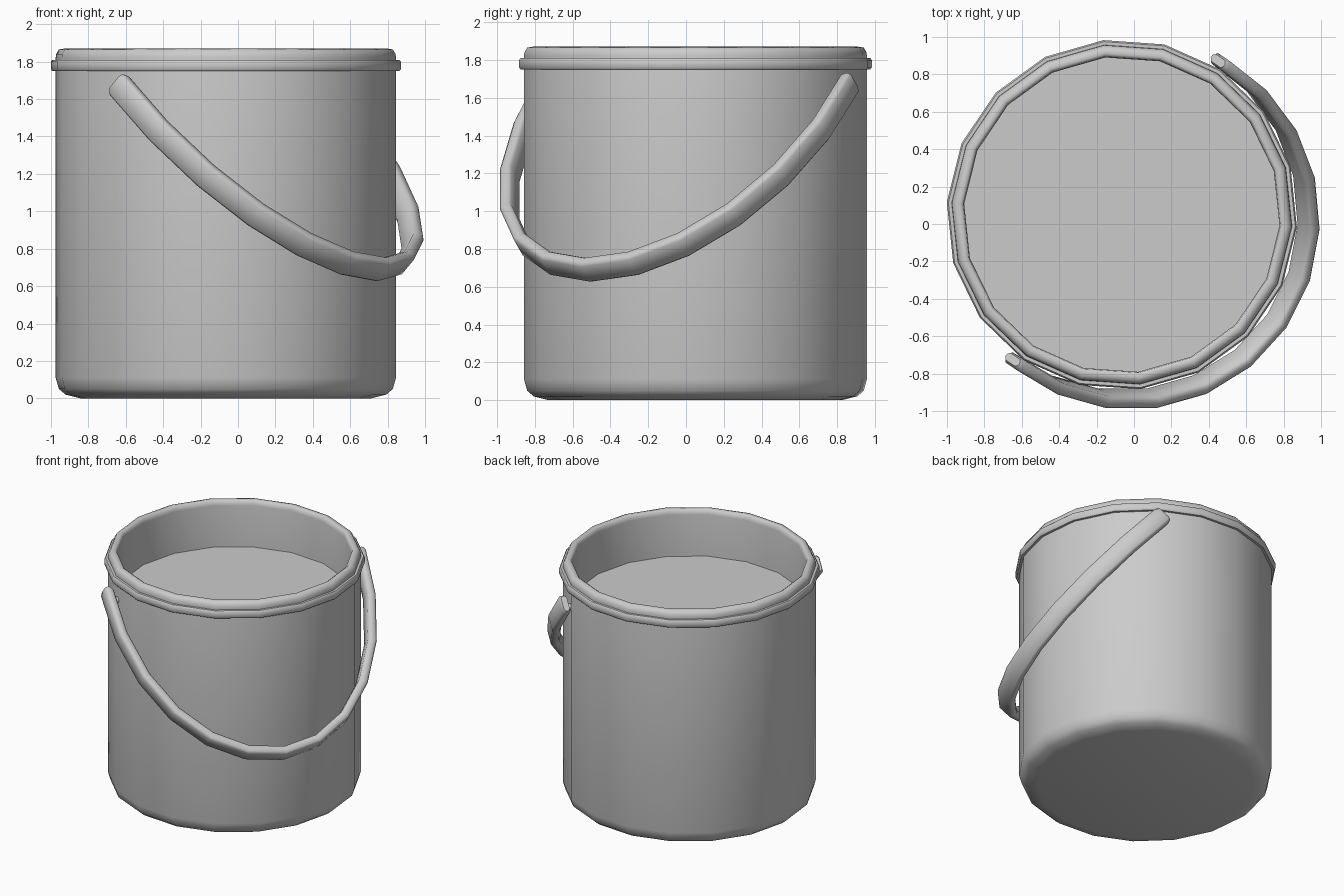
import bpy, bmesh, math
from mathutils import Vector

if "Cube" in bpy.data.objects:
    bpy.data.objects.remove(bpy.data.objects["Cube"])

CENTRE = Vector((-0.065, 0.05, 0))
SIDES = 18
TURN = math.radians(16)

grey = bpy.data.materials.new("plain grey")
grey.use_nodes = True
grey.diffuse_color = (0.6, 0.6, 0.6, 1)
grey.node_tree.nodes["Principled BSDF"].inputs["Base Color"].default_value = (0.6, 0.6, 0.6, 1)


def finish(name, bm, angle=50):
    bmesh.ops.recalc_face_normals(bm, faces=bm.faces)
    mesh = bpy.data.meshes.new(name)
    bm.to_mesh(mesh)
    bm.free()
    mesh.materials.append(grey)
    obj = bpy.data.objects.new(name, mesh)
    bpy.context.collection.objects.link(obj)
    bpy.ops.object.select_all(action="DESELECT")
    obj.select_set(True)
    bpy.context.view_layer.objects.active = obj
    bpy.ops.object.shade_smooth_by_angle(angle=math.radians(angle))
    return obj


def bridge(bm, first, second):
    for i in range(len(first)):
        j = (i + 1) % len(first)
        bm.faces.new((first[i], first[j], second[j], second[i]))


def lathe(name, profile, closed=False, cap_first=False):
    """Turn a (radius, height) profile about the bucket axis."""
    bm = bmesh.new()
    rings = []
    for r, z in profile:
        ring = []
        for i in range(SIDES):
            a = TURN + math.tau * i / SIDES
            ring.append(bm.verts.new(CENTRE + Vector((r * math.cos(a), r * math.sin(a), z))))
        rings.append(ring)
    for low, high in zip(rings, rings[1:]):
        bridge(bm, low, high)
    if closed:
        bridge(bm, rings[-1], rings[0])
    if cap_first:
        bm.faces.new(rings[0])
    return finish(name, bm)


# Bucket wall with rounded base, rolled lip and inner wall
lathe("bucket_body", [
    (0.78, 0), (0.86, 0.02), (0.895, 0.05), (0.912, 0.11), (0.912, 1.82),
    (0.91, 1.84), (0.895, 1.865), (0.865, 1.87), (0.85, 1.86), (0.845, 1.83),
    (0.845, 1.49)], cap_first=True)

# Flange round the outside of the lip
lathe("rim_band", [
    (0.90, 1.75), (0.93, 1.75), (0.938, 1.76), (0.938, 1.80),
    (0.93, 1.81), (0.90, 1.81)], closed=True)

# Flat surface inside the bucket
lathe("inner_surface", [(0.85, 1.5), (0.849, 1.49)], cap_first=True)

# Hanging handle, a rounded strap swept round the bucket
START, END, STEPS = math.radians(-127), math.radians(58), 12
MID = (START + END) / 2
outward = Vector((math.cos(MID), math.sin(MID), 0))
across = (outward + Vector((0, 0, 1))).normalized()


def handle_point(t):
    a = START + (END - START) * t
    swing = math.sin(math.pi * t)
    r = 0.97 + 0.035 * swing
    return CENTRE + Vector((r * math.cos(a), r * math.sin(a), 1.69 - swing))


def section(scale):
    w, h, c = 0.07 * scale, 0.033 - 0.07 * (1 - scale), 0.015
    corners = [(w, h - c), (w - c, h)]
    half = corners + [(-x, y) for x, y in reversed(corners)]
    return half + [(-x, -y) for x, y in half]


bm = bmesh.new()
rings = []
stops = [0, 0.006] + [i / STEPS for i in range(1, STEPS)] + [0.994, 1]
for t in stops:
    tangent = (handle_point(t + 0.01) - handle_point(t - 0.01)).normalized()
    normal = tangent.cross(across).normalized()
    side = normal.cross(tangent)
    outline = section(0.85 if t in (0, 1) else 1)
    rings.append([bm.verts.new(handle_point(t) + side * x + normal * y) for x, y in outline])
for first, second in zip(rings, rings[1:]):
    bridge(bm, first, second)
bm.faces.new(rings[0])
bm.faces.new(rings[-1])
finish("handle", bm)

# Pins joining the handle ends to the wall
for name, t in (("right_pin", 0.02), ("left_pin", 0.98)):
    spot = handle_point(t)
    radial = Vector((spot.x - CENTRE.x, spot.y - CENTRE.y, 0)).normalized()
    bm = bmesh.new()
    bmesh.ops.create_cone(bm, cap_ends=True, segments=10, radius1=0.025, radius2=0.025, depth=0.12)
    pin = finish(name, bm)
    pin.rotation_euler = radial.to_track_quat("Z", "Y").to_euler()
    pin.location = spot - radial * 0.05
